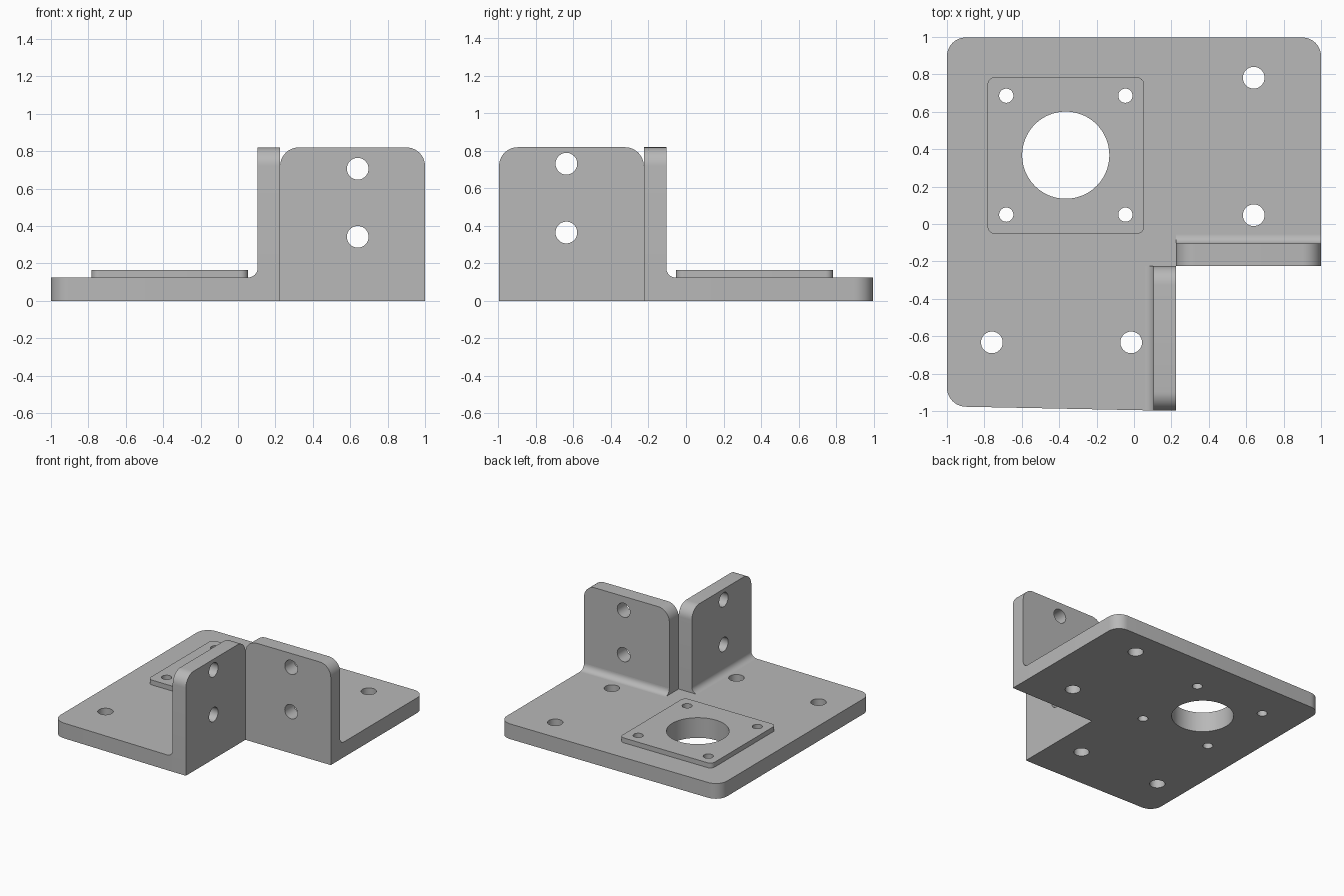
import bpy, bmesh
from math import sin, cos, pi, radians
from mathutils import Vector, Matrix

if "Cube" in bpy.data.objects:
    bpy.data.objects.remove(bpy.data.objects["Cube"])

grey = bpy.data.materials.new("machined_grey")
grey.use_nodes = True
colour = (0.48, 0.48, 0.48, 1)
grey.diffuse_color = colour
grey.node_tree.nodes["Principled BSDF"].inputs["Base Color"].default_value = colour

X, Y, Z = Vector((1, 0, 0)), Vector((0, 1, 0)), Vector((0, 0, 1))


def rounded(corners, steps=10):
    """Outline from (x, y, radius) corners."""
    pts = []
    for i, (x, y, r) in enumerate(corners):
        p = Vector((x, y))
        if r == 0:
            pts.append(p)
            continue
        d1 = (Vector(corners[i - 1][:2]) - p).normalized()
        d2 = (Vector(corners[(i + 1) % len(corners)][:2]) - p).normalized()
        centre = p + r * (d1 + d2)
        for k in range(steps + 1):
            t = pi / 2 * k / steps
            pts.append(centre - r * (d2 * cos(t) + d1 * sin(t)))
    return pts


def circle(x, y, r, n=48):
    return [Vector((x + r * cos(2 * pi * k / n), y + r * sin(2 * pi * k / n))) for k in range(n)]


def extrude(name, loops, u, v, start, end):
    """Fill the loops (first is the outline, others are holes) in the u-v plane and extrude along u x v."""
    curve = bpy.data.curves.new(name + "_profile", "CURVE")
    curve.dimensions = "2D"
    curve.fill_mode = "BOTH"
    curve.extrude = (end - start) / 2
    for loop in loops:
        spline = curve.splines.new("POLY")
        spline.points.add(len(loop) - 1)
        for point, p in zip(spline.points, loop):
            point.co = (p.x, p.y, 0, 1)
        spline.use_cyclic_u = True
    temp = bpy.data.objects.new(name + "_profile", curve)
    mesh = bpy.data.meshes.new_from_object(temp)
    bpy.data.objects.remove(temp)
    bpy.data.curves.remove(curve)
    n = u.cross(v)
    frame = Matrix((u, v, n)).transposed().to_4x4()
    frame.translation = n * (start + end) / 2
    mesh.transform(frame)
    bm = bmesh.new()
    bm.from_mesh(mesh)
    bmesh.ops.remove_doubles(bm, verts=bm.verts, dist=0.0001)
    bmesh.ops.recalc_face_normals(bm, faces=bm.faces)
    bm.to_mesh(mesh)
    bm.free()
    mesh.name = name
    mesh.materials.clear()
    mesh.materials.append(grey)
    obj = bpy.data.objects.new(name, mesh)
    bpy.context.collection.objects.link(obj)
    bpy.ops.object.select_all(action="DESELECT")
    obj.select_set(True)
    bpy.context.view_layer.objects.active = obj
    bpy.ops.object.shade_smooth_by_angle(angle=radians(30))
    return obj


front, back = -0.997, 0.997
inner, outer = 0.105, 0.225      # flange thickness range
floor, height = 0.125, 0.82
bolt = 0.058

# Base plate with the notched corner
motor_holes = [circle(-0.365, 0.368, 0.233, 96)]
motor_holes += [circle(x, y, 0.038) for x in (-0.683, -0.046) for y in (0.05, 0.686)]
bolt_holes = [circle(x, y, bolt) for x, y in ((0.64, 0.782), (0.64, 0.047), (-0.76, -0.633), (-0.015, -0.633))]
plate = rounded([(-1, -0.975, 0.1), (inner, front, 0), (inner, -outer, 0), (outer, -outer, 0),
                 (outer, -inner, 0), (1, -inner, 0), (1, back, 0.1), (-1, back, 0.1)])
extrude("base_plate", [plate] + motor_holes + bolt_holes, X, Y, 0, floor)

# Raised mounting pad
pad = rounded([(-0.783, -0.053, 0.04), (0.054, -0.053, 0.04), (0.054, 0.785, 0.04), (-0.783, 0.785, 0.04)])
extrude("mounting_pad", [pad] + motor_holes, X, Y, floor, 0.165)


# Upright flanges with rounded tops
def flange(a, b, hole_at, hole_heights):
    outline = rounded([(a, 0, 0), (b, 0, 0), (b, height, 0.1), (a, height, 0.1)])
    return [outline] + [circle(hole_at, z, bolt) for z in hole_heights]


extrude("front_flange", flange(front, -outer, -0.638, (0.365, 0.732)), Y, Z, inner, outer)
extrude("side_flange", flange(outer, 1, 0.64, (0.342, 0.706)), X, Z, inner, outer)


# Fillets where the flanges meet the plate
def fillet(corner, direction, r=0.05, steps=10):
    arc = [pi / 2 * k / steps for k in range(steps + 1)]
    return [[Vector((corner, floor))] +
            [Vector((corner + direction * r * (1 - sin(t)), floor + r * (1 - cos(t)))) for t in arc]]


extrude("front_flange_fillet", fillet(inner, -1), X, Z, outer, -front)
extrude("side_flange_fillet", fillet(-inner, 1), Y, Z, outer, 1)
